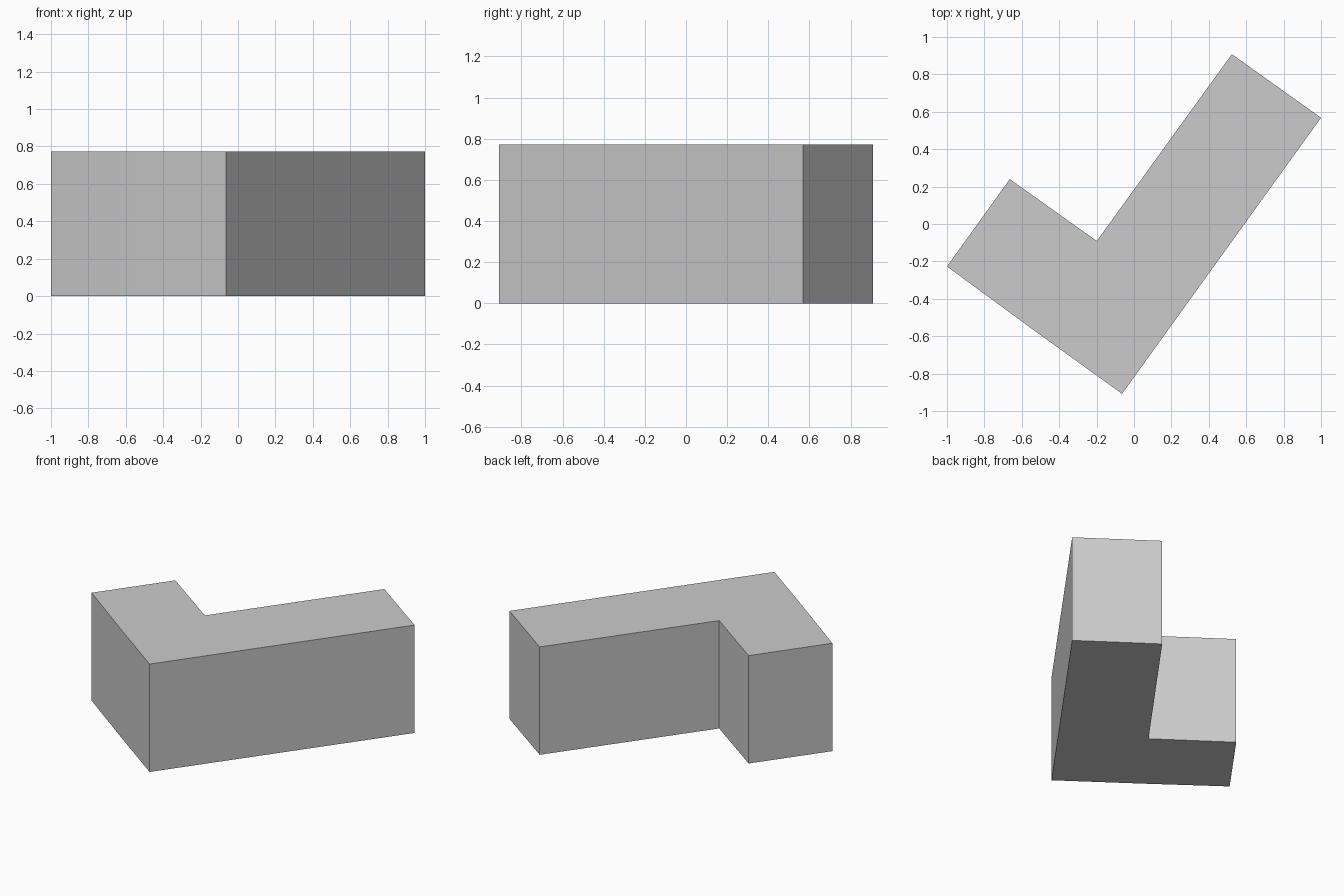
import bpy, bmesh

if "Cube" in bpy.data.objects:
    bpy.data.objects.remove(bpy.data.objects["Cube"])

HEIGHT = 0.772

# L-shaped footprint, counter-clockwise from the left corner
footprint = [(-1.0, -0.227), (-0.537, -0.567), (-0.064, -0.908), (1.0, 0.568),
             (0.523, 0.908), (-0.199, -0.091), (-0.664, 0.24)]

# Extrude the footprint into a solid block
bm = bmesh.new()
base = bm.faces.new([bm.verts.new((x, y, 0)) for x, y in footprint])
result = bmesh.ops.extrude_face_region(bm, geom=[base], use_keep_orig=True)
top_verts = [g for g in result["geom"] if isinstance(g, bmesh.types.BMVert)]
bmesh.ops.translate(bm, verts=top_verts, vec=(0, 0, HEIGHT))
bmesh.ops.recalc_face_normals(bm, faces=bm.faces)

mesh = bpy.data.meshes.new("l_shaped_block")
bm.to_mesh(mesh)
bm.free()
bpy.context.collection.objects.link(bpy.data.objects.new("l_shaped_block", mesh))
